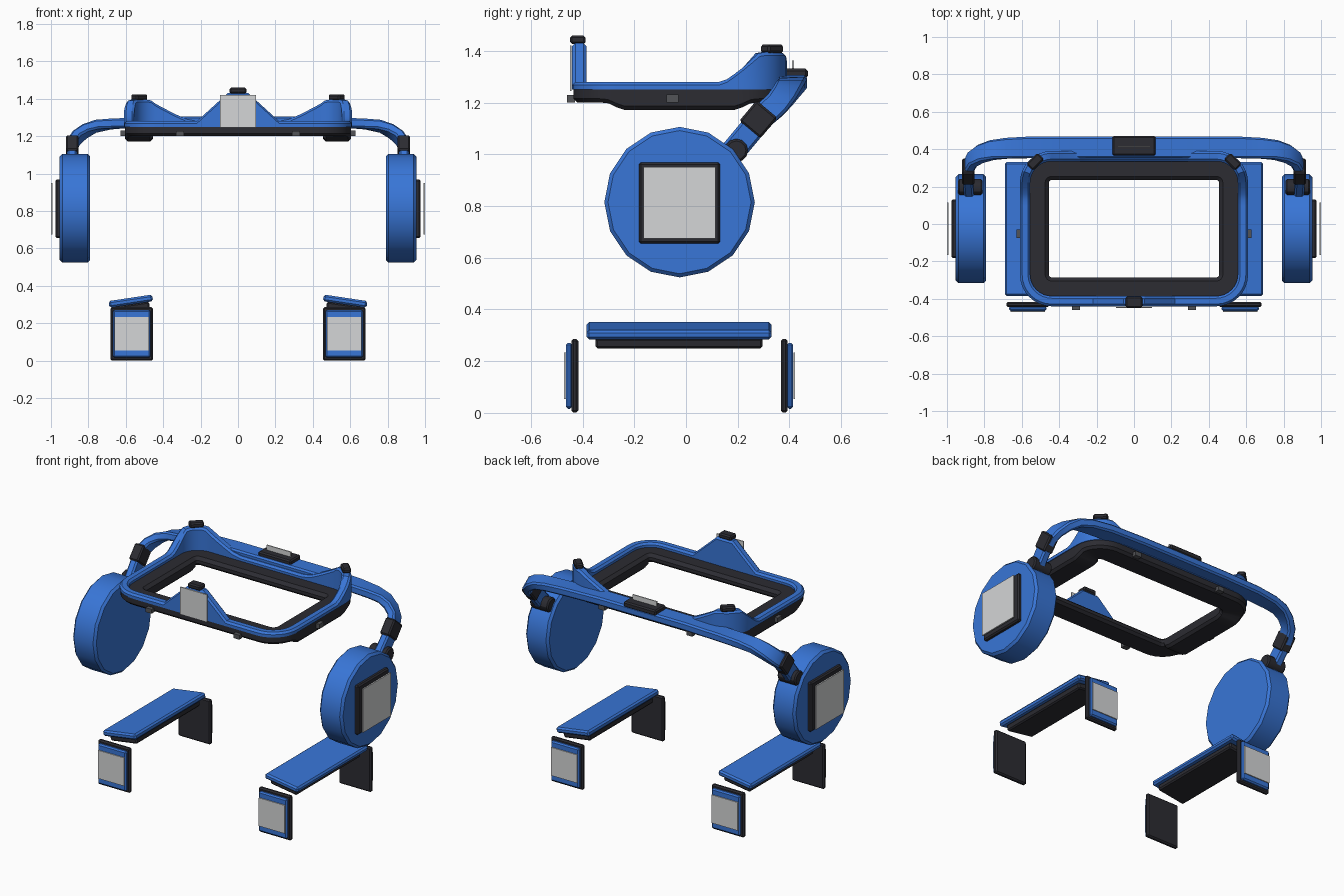
import bpy, bmesh, math
from mathutils import Vector, Matrix

if "Cube" in bpy.data.objects:
    bpy.data.objects.remove(bpy.data.objects["Cube"])


def material(name, rgb):
    m = bpy.data.materials.new(name)
    m.diffuse_color = (*rgb, 1)
    m.use_nodes = True
    m.node_tree.nodes["Principled BSDF"].inputs["Base Color"].default_value = m.diffuse_color
    return m


BLUE = material("blue plastic", (0.04, 0.18, 0.68))
BLACK = material("black rubber", (0.025, 0.025, 0.032))
GREY = material("light grey panel", (0.66, 0.67, 0.68))
DARK = material("dark grey sensor", (0.085, 0.087, 0.095))
CY = -0.025  # middle of the frame, discs and pads in y


def finish(name, bm, mat):
    bmesh.ops.recalc_face_normals(bm, faces=bm.faces)
    me = bpy.data.meshes.new(name)
    bm.to_mesh(me)
    bm.free()
    me.materials.append(mat)
    ob = bpy.data.objects.new(name, me)
    bpy.context.collection.objects.link(ob)
    return ob


def chamfer(bm, width):
    edges = [e for e in bm.edges if e.calc_face_angle(0) > 0.6]
    bmesh.ops.bevel(bm, geom=edges, offset=width, segments=1, affect='EDGES')


def box(name, centre, size, mat, bevel=0.008, rot=(0, 'X')):
    bm = bmesh.new()
    bmesh.ops.create_cube(bm, size=1)
    bmesh.ops.scale(bm, vec=size, verts=bm.verts)
    if bevel:
        chamfer(bm, bevel)
    bm.transform(Matrix.Translation(centre) @ Matrix.Rotation(rot[0], 4, rot[1]))
    return finish(name, bm, mat)


def disc(name, centre, radius, width, sides, mat, bevel):
    bm = bmesh.new()
    bmesh.ops.create_cone(bm, cap_ends=True, segments=sides, radius1=radius,
                          radius2=radius, depth=width)
    chamfer(bm, bevel)
    bm.transform(Matrix.Translation(centre) @ Matrix.Rotation(math.pi / 2, 4, 'Y'))
    return finish(name, bm, mat)


def loft(name, sections, mat, closed):
    bm = bmesh.new()
    rows = [[bm.verts.new(p) for p in s] for s in sections]
    n = len(rows[0])
    for i in range(len(rows) if closed else len(rows) - 1):
        a, b = rows[i], rows[(i + 1) % len(rows)]
        for j in range(n):
            k = (j + 1) % n
            bm.faces.new((a[j], a[k], b[k], b[j]))
    if not closed:
        bm.faces.new(rows[0])
        bm.faces.new(rows[-1])
    return finish(name, bm, mat)


def clamp(v):
    return max(0.0, min(1.0, v))


# Rounded-rectangle path: outer edge points with outward normals
HX, HY, R = 0.61, 0.415, 0.17
path = []
corners = [(1, 1), (-1, 1), (-1, -1), (1, -1)]
for i, (sx, sy) in enumerate(corners):
    c = Vector((sx * (HX - R), CY + sy * (HY - R), 0))
    for j in range(9):
        a = math.radians(90 * i + 90 * j / 8)
        n = Vector((math.cos(a), math.sin(a), 0))
        path.append((c + n * R, n))
    nx, ny = corners[(i + 1) % 4]
    end = Vector((nx * (HX - R), CY + ny * (HY - R), 0)) + n * R
    start = path[-1][0]
    for j in range(1, 16):
        path.append((start.lerp(end, j / 16), n))


def fin_height(p):
    # one fin at the front, one on each back corner
    if p.y < -0.38:
        return 0.15 * clamp((0.22 - abs(p.x)) / 0.165)
    g = min(clamp((abs(p.x) - 0.245) / 0.235), clamp((p.y - 0.14) / 0.15))
    return 0.115 * g ** 1.15


def frame_section(p, n):
    t = 1.28 + fin_height(p)
    prof = [(0, 1.25), (0, t - 0.012), (0.012, t), (0.043, t),
            (0.055, t - 0.012), (0.055, 1.25)]
    return [p - n * d + Vector((0, 0, z)) for d, z in prof]


def cushion_section(p, n):
    # underside is raised along the front and back
    b = 1.172 + 0.028 * clamp((abs(p.y - CY) - 0.22) / 0.065)
    prof = [(0.005, 1.253), (0.005, b + 0.015), (0.02, b), (0.14, b),
            (0.155, b + 0.015), (0.155, 1.235), (0.135, 1.253)]
    return [p - n * d + Vector((0, 0, z)) for d, z in prof]


loft("top_frame", [frame_section(*q) for q in path], BLUE, True)
loft("frame_cushion", [cushion_section(*q) for q in path], BLACK, True)

# Front fin cap and panel
box("front_fin_cap", (0, -0.418, 1.443), (0.09, 0.06, 0.032), BLACK)
box("front_panel", (0, -0.446, 1.333), (0.19, 0.007, 0.175), GREY, 0)

# Back band: centre point and tilt of its width, right half then mirrored
half = [(0, .41, 1.28, 0), (.3, .41, 1.28, 0), (.55, .41, 1.273, 0),
        (.68, .405, 1.265, 4), (.76, .395, 1.253, 12), (.82, .375, 1.226, 24),
        (.865, .345, 1.19, 36), (.885, .305, 1.155, 40), (.888, .26, 1.105, 40),
        (.885, .21, 1.045, 40), (.88, .16, .985, 40)]
stations = [(-x, y, z, a) for x, y, z, a in half[:0:-1]] + half
band = []
for i, (x, y, z, a) in enumerate(stations):
    p = Vector((x, y, z))
    lo = Vector(stations[max(i - 1, 0)][:3])
    hi = Vector(stations[min(i + 1, len(stations) - 1)][:3])
    tan = (hi - lo).normalized()
    w = Vector((0, math.cos(math.radians(a)), -math.sin(math.radians(a))))
    w = (w - tan * w.dot(tan)).normalized()
    t = tan.cross(w)
    hw = 0.058 - 0.010 * clamp((abs(x) - 0.6) / 0.25)
    ht, c = 0.026, 0.01
    prof = [(-hw, -ht + c), (-hw + c, -ht), (hw - c, -ht), (hw, -ht + c),
            (hw, ht - c), (hw - c, ht), (-hw + c, ht), (-hw, ht - c)]
    band.append([p + w * u + t * v for u, v in prof])
loft("back_band", band, BLUE, False)

# Clip and upright panel on the middle of the band
box("band_clip", (0, 0.418, 1.313), (0.23, 0.106, 0.036), BLACK)
box("band_panel", (0, 0.414, 1.335), (0.17, 0.007, 0.055), GREY, 0)

for s, side in ((-1, "left"), (1, "right")):
    # Ear disc with square plate and panel
    disc(side + "_ear_disc", (s * 0.872, CY, 0.815), 0.291, 0.163, 16, BLUE, 0.014)
    box(side + "_ear_plate", (s * 0.962, CY, 0.812), (0.03, 0.314, 0.314), BLACK)
    box(side + "_ear_panel", (s * 0.9955, CY, 0.812), (0.009, 0.28, 0.277), GREY, 0)

    # Arm clamp and hinge
    box(side + "_arm_clamp", (s * 0.887, 0.28, 1.135), (0.066, 0.106, 0.104),
        BLACK, 0.008, (math.radians(-40), 'X'))
    disc(side + "_hinge", (s * 0.875, 0.195, 1.015), 0.045, 0.13, 12, BLACK, 0.008)

    # Back corner fin cap
    box(side + "_back_fin_cap", (s * 0.528, 0.333, 1.408), (0.086, 0.05, 0.032),
        BLACK, 0.008, (-s * math.pi / 4, 'Z'))

    # Small sensor blocks on the cushion
    box(side + "_side_sensor", (s * 0.612, -0.052, 1.216), (0.03, 0.045, 0.03), DARK, 0)
    for f in (-1, 1):
        box(side + "_edge_sensor", (s * 0.31, CY + f * 0.42, 1.215),
            (0.042, 0.03, 0.028), DARK, 0)

    # Sloping top pad
    tilt = (s * 0.148, 'Y')
    box(side + "_top_pad", (s * 0.573, -0.027, 0.318), (0.236, 0.715, 0.036),
        BLUE, 0.01, tilt)
    box(side + "_top_pad_base", (s * 0.567, -0.027, 0.282), (0.19, 0.645, 0.04),
        BLACK, 0.008, tilt)

    # Upright pads at front and back
    for f, end in ((-1, "front"), (1, "back")):
        tag = side + "_" + end
        box(tag + "_pad_base", (s * 0.568, CY + f * 0.405, 0.1435),
            (0.228, 0.027, 0.285), BLACK)
        box(tag + "_pad", (s * 0.568, CY + f * 0.427, 0.1435),
            (0.2, 0.024, 0.255), BLUE, 0.008)
        box(tag + "_pad_panel", (s * 0.568, CY + f * 0.443, 0.144),
            (0.184, 0.006, 0.18), GREY, 0)

# Smooth the round parts, keep edges sharp
for ob in bpy.data.objects:
    ob.select_set(True)
    bpy.context.view_layer.objects.active = ob
bpy.ops.object.shade_smooth_by_angle(angle=math.radians(30))
